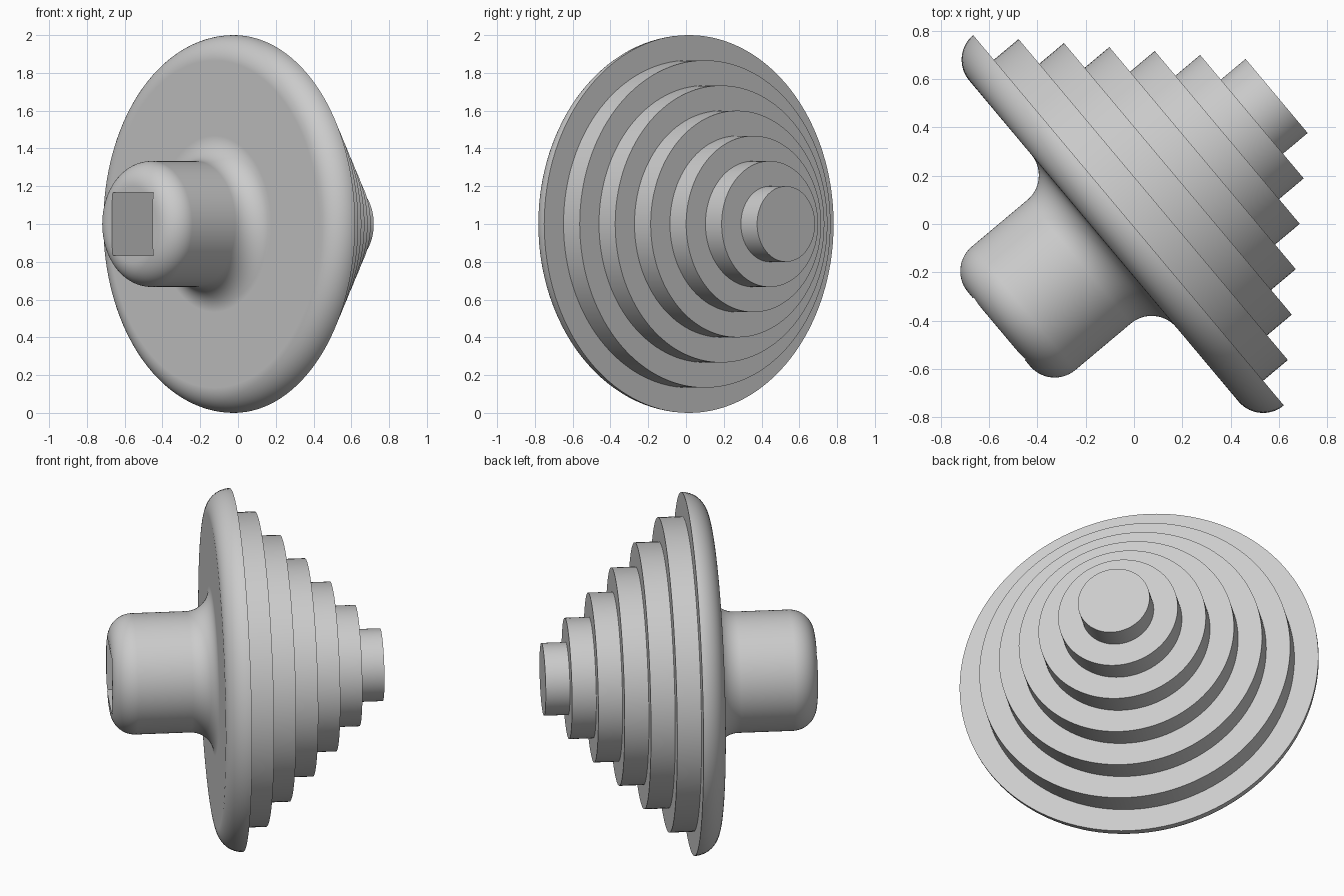
import bpy
import bmesh
from math import sin, cos, pi, radians
from mathutils import Matrix, Vector

cube = bpy.data.objects.get("Cube")
if cube:
    bpy.data.objects.remove(cube, do_unlink=True)

UNIT = 2 / 15           # step height, step depth and fillet radius
FLANGE_BACK = -0.0075   # back plane of the flange along the shaft axis
SEGMENTS = 128

# Shaft frame: local z runs along the tilted axis, local y points up
PLACE = (Matrix.Rotation(radians(40), 4, 'Z')
         @ Matrix.Translation((0, 0.0265, 1))
         @ Matrix(((0, 0, 1, 0), (1, 0, 0, 0), (0, 1, 0, 0), (0, 0, 0, 1)))
         @ Matrix.Translation((0, 0, FLANGE_BACK)))

grey = bpy.data.materials.new("plain_grey")
grey.use_nodes = True
grey.diffuse_color = (0.6, 0.6, 0.6, 1)
grey.node_tree.nodes["Principled BSDF"].inputs["Base Color"].default_value = (0.6, 0.6, 0.6, 1)


def add_object(name, bm):
    bmesh.ops.recalc_face_normals(bm, faces=bm.faces)
    mesh = bpy.data.meshes.new(name)
    bm.to_mesh(mesh)
    bm.free()
    mesh.materials.append(grey)
    obj = bpy.data.objects.new(name, mesh)
    obj.matrix_world = PLACE
    bpy.context.collection.objects.link(obj)
    return obj


def lathe(name, profile):
    """Revolve (radius, height) points around local z."""
    bm = bmesh.new()
    verts = [bm.verts.new((r, 0, h)) for r, h in profile]
    edges = [bm.edges.new(pair) for pair in zip(verts, verts[1:])]
    bmesh.ops.spin(bm, geom=verts + edges, cent=(0, 0, 0), axis=(0, 0, 1),
                   angle=2 * pi, steps=SEGMENTS, use_merge=True)
    bmesh.ops.remove_doubles(bm, verts=bm.verts, dist=1e-5)
    return add_object(name, bm)


def arc(r, h, start, end, count=14):
    """Quarter round of radius UNIT centred on (r, h)."""
    angles = [radians(start + (end - start) * i / count) for i in range(count + 1)]
    return [(r + UNIT * cos(a), h + UNIT * sin(a)) for a in angles]


def activate(obj):
    bpy.ops.object.select_all(action='DESELECT')
    obj.select_set(True)
    bpy.context.view_layer.objects.active = obj


def smooth(obj):
    activate(obj)
    bpy.ops.object.shade_smooth_by_angle(angle=radians(30))
    weighted = obj.modifiers.new("even_shading", 'WEIGHTED_NORMAL')
    weighted.keep_sharp = True


# Flange with rounded rim, flared neck and rounded hub end
hub_radius = 2.5 * UNIT
hub_end = -0.7
profile = [(0, 0)]
profile += arc(1 - UNIT, 0, 0, -90)
profile += arc(hub_radius + UNIT, -2 * UNIT, 90, 180)
profile += arc(hub_radius - UNIT, hub_end + UNIT, 0, -90)
profile += [(0, hub_end)]
hub = lathe("flange_and_hub", profile)

# Square shaft socket cut into the hub end
depth = 0.57
bm = bmesh.new()
bmesh.ops.create_cube(bm, size=1)
bmesh.ops.scale(bm, vec=Vector((hub_radius, hub_radius, 2 * depth)), verts=bm.verts)
bmesh.ops.translate(bm, vec=Vector((0, 0, hub_end)), verts=bm.verts)
cutter = add_object("socket_cutter", bm)
cutter.hide_render = True
bpy.context.view_layer.update()
activate(hub)
cut = hub.modifiers.new("socket", 'BOOLEAN')
cut.operation = 'DIFFERENCE'
cut.solver = 'EXACT'
cut.object = cutter
bpy.ops.object.modifier_apply(modifier=cut.name)
bpy.data.objects.remove(cutter, do_unlink=True)
smooth(hub)

# Stepped cone of six shrinking discs
steps = []
for i in range(6):
    radius = 1 - (i + 1) * UNIT
    steps += [(radius, i * UNIT), (radius, (i + 1) * UNIT)]
steps.append((0, 6 * UNIT))
smooth(lathe("stepped_cone", steps))
